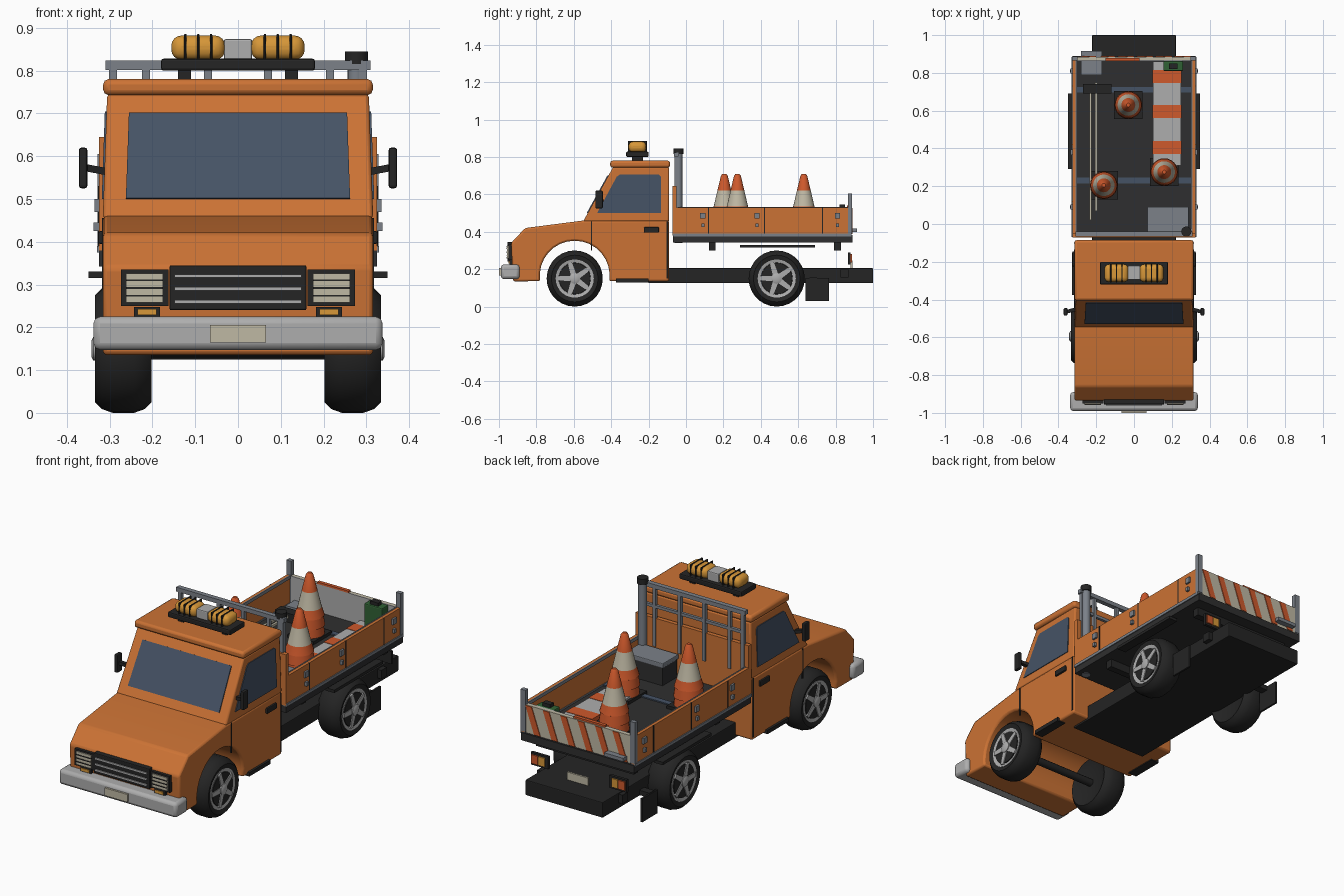
import bpy, bmesh, math
from mathutils import Vector, Matrix

if "Cube" in bpy.data.objects:
    bpy.data.objects.remove(bpy.data.objects["Cube"])


def material(name, r, g, b):
    m = bpy.data.materials.new(name)
    m.use_nodes = True
    m.diffuse_color = (r, g, b, 1)
    m.node_tree.nodes["Principled BSDF"].inputs["Base Color"].default_value = (r, g, b, 1)
    return m


orange = material("body orange", .6, .17, .035)
black = material("rubber black", .018, .018, .018)
chrome = material("light grey", .42, .42, .42)
metal = material("steel grey", .2, .22, .25)
slate = material("glass slate", .06, .085, .13)
amber = material("lamp amber", .68, .31, .04)
red = material("signal red orange", .62, .1, .025)
cream = material("cream", .52, .48, .37)
green = material("can green", .03, .12, .035)
charcoal = material("bed charcoal", .028, .028, .029)


def finish(name, bm, mats, bevel=0, mirror=False, smooth=False, segments=2):
    bmesh.ops.recalc_face_normals(bm, faces=bm.faces)
    mesh = bpy.data.meshes.new(name)
    bm.to_mesh(mesh)
    bm.free()
    for m in mats:
        mesh.materials.append(m)
    ob = bpy.data.objects.new(name, mesh)
    bpy.context.collection.objects.link(ob)
    if bevel:
        mod = ob.modifiers.new("soft edges", "BEVEL")
        mod.width, mod.segments = bevel, segments
        mod.limit_method = "ANGLE"
    if mirror:
        mod = ob.modifiers.new("other side", "MIRROR")
        mod.use_mirror_merge = False
    if smooth:
        bpy.ops.object.select_all(action="DESELECT")
        ob.select_set(True)
        bpy.context.view_layer.objects.active = ob
        bpy.ops.object.shade_smooth_by_angle(angle=math.radians(35))
    return ob


def prism(name, mat, front, back, **opts):
    """Solid between two matching outlines."""
    bm = bmesh.new()
    a = [bm.verts.new(p) for p in front]
    b = [bm.verts.new(p) for p in back]
    bm.faces.new(a)
    bm.faces.new(b[::-1])
    for i in range(len(a)):
        j = (i + 1) % len(a)
        bm.faces.new((a[i], b[i], b[j], a[j]))
    return finish(name, bm, [mat], **opts)


def box(name, mat, x, y, z, **opts):
    ends = [[(x[0], v, w), (x[1], v, w), (x[1], v, w2), (x[0], v, w2)]
            for v in y for w, w2 in [z]]
    return prism(name, mat, *ends, **opts)


def lathe(name, mats, profile, loc, axis="z", seg=24, colours=None, **opts):
    """Spin (radius, height) points; colours gives a material slot per band."""
    turn = Matrix.Rotation(math.pi / 2, 4, "Y") if axis == "x" else Matrix()
    bm = bmesh.new()
    rings = []
    for r, h in profile:
        rings.append([bm.verts.new(Vector(loc) + turn @ Vector(
            (r * math.cos(k * math.tau / seg), r * math.sin(k * math.tau / seg), h)))
            for k in range(seg)])
    for i, (a, b) in enumerate(zip(rings, rings[1:])):
        for k in range(seg):
            f = bm.faces.new((a[k], a[k - 1], b[k - 1], b[k]))
            f.material_index = colours[i] if colours else 0
    bm.faces.new(rings[0])
    bm.faces.new(rings[-1])
    return finish(name, bm, mats, smooth=True, **opts)


# Cab: lower body with wheel arch, greenhouse, roof
def side_x(z):
    return .316 - max(0, z - .455) * .035


arch = [(-.595 + .187 * math.cos(t), .165 + .187 * math.sin(t))
        for t in [math.radians(-9 + 198 * k / 16) for k in range(17)]]
lower = [(-.09, .135)] + arch + [(-.925, .135), (-.935, .34), (-.86, .42), (-.55, .46), (-.09, .46)]
upper = [(-.55, .455), (-.39, .745), (-.09, .745), (-.09, .455)]
for name, outline, bevel in (("cab_lower_body", lower, .01), ("cab_greenhouse", upper, .008)):
    prism(name, orange, [(-side_x(z), y, z) for y, z in outline],
          [(side_x(z), y, z) for y, z in outline], bevel=bevel, smooth=True)
box("cab_roof", orange, (-.315, .315), (-.405, -.085), (.743, .78), bevel=.012, smooth=True)

# Glass plates
slope = Vector((0, -.29, .16)).normalized() * .005
shield = [Vector((x, -.55 + (z - .455) * .552, z))
          for x, z in ((-.262, .5), (.262, .5), (.255, .7), (-.255, .7))]
prism("windscreen", slate, [p - slope for p in shield], [p + slope for p in shield])
pane = [(-.475, .5), (-.37, .695), (-.355, .705), (-.145, .705), (-.135, .695), (-.135, .5)]
prism("side_window", slate, [(side_x(z) - .004, y, z) for y, z in pane],
      [(side_x(z) + .004, y, z) for y, z in pane], mirror=True)

# Door details and mirrors
for y, z0 in ((-.505, .3), (-.1, .15)):
    box("door_seam", black, (.31, .318), (y - .003, y + .003), (z0, .455), mirror=True)
box("door_handle", black, (.314, .327), (-.225, -.145), (.395, .425), bevel=.005, mirror=True)
box("side_step", black, (.28, .328), (-.375, -.2), (.13, .15), mirror=True)
box("mirror_housing", black, (.352, .372), (-.485, -.445), (.525, .62), bevel=.006, mirror=True)
prism("mirror_arm", black, [(.305, y, z) for y, z in ((-.46, .555), (-.44, .555), (-.44, .572), (-.46, .572))],
      [(.358, y, z) for y, z in ((-.475, .565), (-.455, .565), (-.455, .582), (-.475, .582))], mirror=True)

# Nose: bumper, grille, lamps
box("front_bumper", chrome, (-.338, .338), (-.99, -.89), (.147, .225), bevel=.016, smooth=True)
box("front_plate", cream, (-.065, .065), (-1, -.985), (.165, .205))
box("grille", black, (-.16, .16), (-.955, -.92), (.24, .345), bevel=.004)
for z in (.26, .29, .32):
    box("grille_bar", chrome, (-.148, .148), (-.96, -.95), (z - .004, z + .004))
box("headlight_bezel", black, (.162, .273), (-.95, -.92), (.25, .335), mirror=True)
box("headlight", cream, (.175, .262), (-.956, -.945), (.258, .326), mirror=True)
for z in (.274, .292, .31):
    box("headlight_slat", black, (.175, .262), (-.959, -.95), (z - .002, z + .002), mirror=True)
box("indicator_housing", black, (.182, .243), (-.945, -.92), (.225, .248), mirror=True)
box("indicator", amber, (.19, .235), (-.95, -.94), (.229, .243), mirror=True)

# Roof light bar
box("light_bar_base", black, (-.18, .18), (-.32, -.2), (.8, .828), bevel=.006)
box("light_bar_foot", black, (.11, .14), (-.29, -.23), (.775, .805), mirror=True)
box("light_bar_centre", chrome, (-.033, .033), (-.295, -.22), (.825, .874), bevel=.005)
box("beacon", amber, (.03, .156), (-.307, -.213), (.825, .882), bevel=.024, segments=4, mirror=True, smooth=True)
for x in (.063, .093, .123):
    box("beacon_band", black, (x - .003, x + .003), (-.311, -.209), (.825, .886), bevel=.02, mirror=True)

# Wheels
tyre = [(.09, -.05), (.125, -.066), (.141, -.05), (.15, -.025), (.15, .025), (.141, .05), (.125, .066), (.1, .058), (.098, .03)]
for place, wy in (("front", -.595), ("rear", .485)):
    hub = (.268, wy, .15)
    lathe(place + "_tyre", [black], tyre, hub, "x", 28, mirror=True)
    lathe(place + "_rim_ring", [chrome], [(.085, .03), (.085, .057), (.102, .061), (.102, .03)],
          hub, "x", 28, mirror=True).data.polygons[-1].material_index = 0
    lathe(place + "_rim_well", [charcoal], [(.095, .02), (.095, .0585 - .02)], hub, "x", 28, mirror=True)
    # the closed ends of the ring sit behind the spokes as a backing disc
    lathe(place + "_rim_shadow", [black], [(.084, .03), (.084, .0615)], hub, "x", 28, mirror=True)
    lathe(place + "_hub_cap", [chrome], [(.028, .04), (.028, .07), (.018, .075)], hub, "x", 16, mirror=True)
    for k in range(5):
        spin = Matrix.Rotation(k * math.tau / 5 + .3, 4, "X")
        ends = [[Vector(hub) + spin @ Vector((x, s * w, r)) for s, w, r in
                 ((-1, .015, .015), (1, .015, .015), (1, .011, .09), (-1, .011, .09))]
                for x in (.055, .066)]
        prism(place + "_spoke", chrome, *ends, mirror=True)
    lathe(place + "_axle", [black], [(.02, -.25), (.02, .25)], (0, wy, .15), "x", 12)

# Chassis
box("chassis", black, (-.222, .222), (-.2, 1), (.125, .205), bevel=.004)
box("chassis_bracket", black, (.215, .245), (.825, .87), (.155, .2), mirror=True)
box("mud_flap", black, (.275, .285), (.64, .765), (.03, .152), mirror=True)
box("mud_flap_hanger", black, (.2, .28), (.66, .7), (.13, .155), mirror=True)
box("rear_lamp_housing", black, (.175, .275), (.865, .88), (.225, .29), mirror=True)
for lamp, mat, x in (("stop_lamp", red, .25), ("turn_lamp", amber, .21)):
    box(lamp, mat, (x - .018, x + .018), (.878, .887), (.235, .28), mirror=True)
box("rear_plate", cream, (-.06, .06), (.88, .89), (.207, .247))

# Load bed
box("bed_floor", charcoal, (-.325, .325), (-.07, .89), (.342, .382))
for y in (.14, .81):
    box("bed_cross_member", black, (-.28, .28), (y - .018, y + .018), (.3, .345))
box("bed_side_guard", black, (.3, .35), (.29, .69), (.315, .33), mirror=True)
box("bed_side", orange, (.307, .325), (-.07, .885), (.385, .53), mirror=True)
box("bed_rail", metal, (.305, .33), (-.07, .885), (.375, .39), mirror=True)
box("bed_side_lip", metal, (.303, .309), (-.05, .87), (.515, .532), mirror=True)
for y in (.12, .42, .73):
    box("bed_seam", black, (.32, .327), (y - .003, y + .003), (.39, .53), mirror=True)
for y in (.09, .38, .81):
    box("bed_latch", metal, (.32, .335), (y - .014, y + .014), (.47, .5), mirror=True)
    box("bed_latch_pin", metal, (.32, .338), (y - .008, y + .008), (.425, .445), mirror=True)
box("rear_post", metal, (.3, .328), (.865, .888), (.39, .605), mirror=True)

# Headboard and rack
box("headboard", orange, (-.325, .325), (-.072, -.05), (.38, .645))
box("rack_top_bar", metal, (-.31, .31), (-.065, -.04), (.802, .824))
box("rack_mid_bar", metal, (-.3, .3), (-.06, -.045), (.7, .715))
for x in (.07, .215, .292):
    box("rack_upright", metal, (x - .009, x + .009), (-.062, -.044), (.5, .81), mirror=True)
lathe("exhaust_stack", [metal, black], [(.021, .34), (.021, .815), (.027, .815), (.027, .845)],
      (.277, -.04, 0), seg=16, colours=[0, 1, 1]).data.polygons[-1].material_index = 1

# Striped tailgate
box("tailgate", cream, (-.3, .3), (.868, .885), (.385, .53))
box("tailgate_liner", chrome, (-.3, .3), (.862, .869), (.385, .53))
for k in range(6):
    x = -.285 + k * .1
    ends = [[(x, y, .387), (x + .035, y, .387), (x + .085, y, .528), (x + .05, y, .528)] for y in (.884, .889)]
    prism("tailgate_stripe", red, *ends)
box("tailgate_grip", red, (-.15, .03), (.862, .88), (.53, .54))
box("tailgate_step", metal, (-.28, -.17), (.885, .915), (.4, .418))

# Traffic cones
cone = [(.072, .395), (.067, .44), (.073, .442), (.066, .49), (.07, .492), (.057, .535), (.037, .62), (.018, .7), (.01, .71)]
for x, y in ((-.03, .63), (.16, .275), (-.16, .205)):
    lathe("traffic_cone", [red, cream], cone, (x, y, 0), colours=[0, 0, 0, 0, 0, 1, 0, 0])
    box("cone_foot", black, (x - .075, x + .075), (y - .075, y + .075), (.382, .398))

# Tools and cargo
for y in (.23, .71):
    box("floor_strap", slate, (-.305, .305), (y - .015, y + .015), (.381, .388))
box("barrier_board", chrome, (.1, .25), (.31, .86), (.388, .408))
for y in (.405, .595, .78):
    box("barrier_stripe", red, (.099, .251), (y - .034, y + .034), (.387, .41))
for x, y in ((-.23, .02), (-.2, .07)):
    box("tool_handle", cream, (x - .006, x + .006), (y, y + .68), (.405, .417))
box("broom_head", black, (-.27, -.12), (.69, .74), (.383, .43))
box("shovel_blade", metal, (-.28, -.17), (.79, .862), (.395, .41))
box("tool_chest", charcoal, (.075, .285), (-.035, .085), (.382, .475))
box("tool_chest_lid", metal, (.07, .29), (-.04, .09), (.475, .5), bevel=.004)
box("fuel_can", green, (.155, .26), (.81, .862), (.382, .53), bevel=.006)
box("fuel_can_handle", black, (.185, .23), (.82, .85), (.53, .547))
